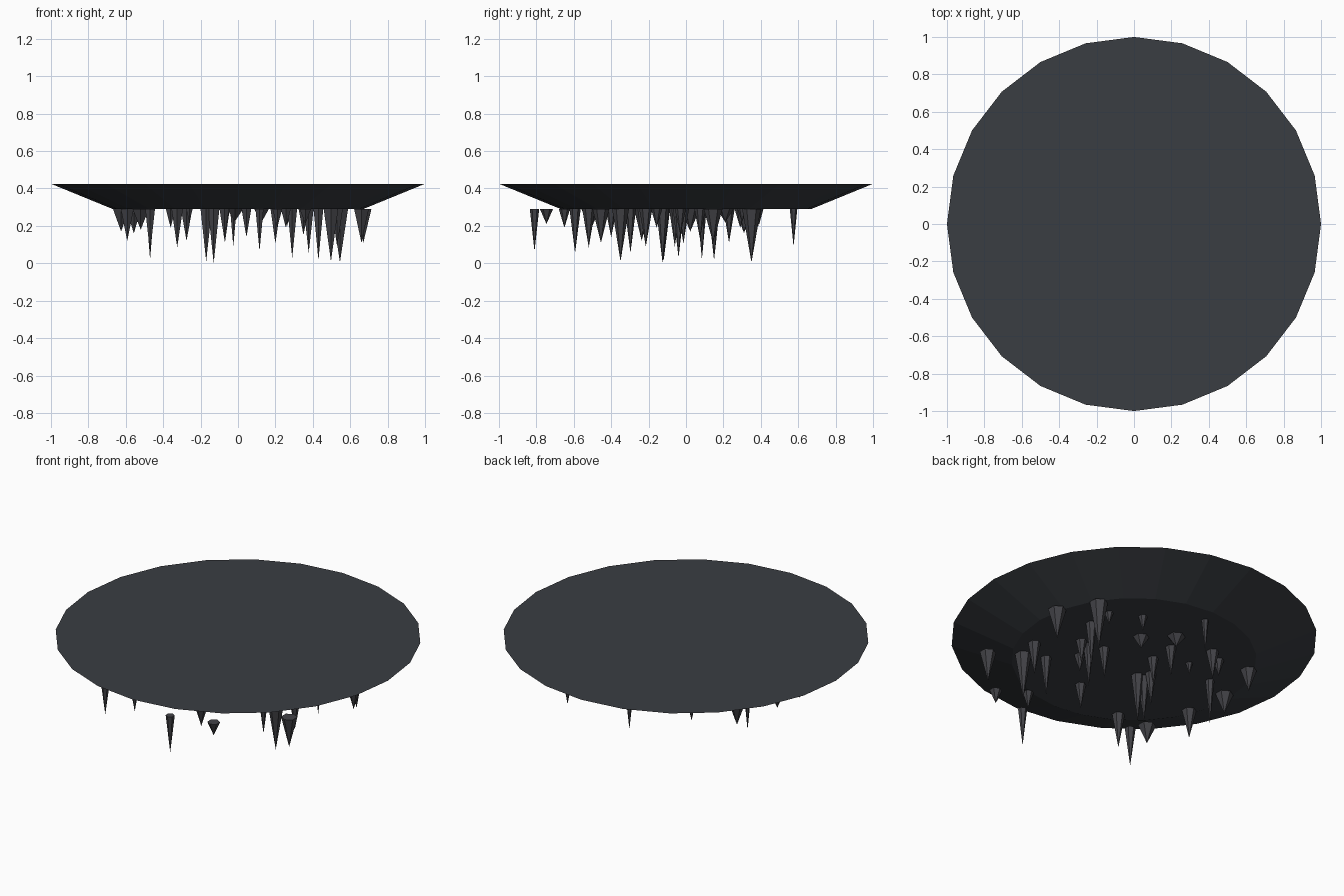
import bpy

TOP, BASE = 0.425, 0.29


def material(name, rgb):
    m = bpy.data.materials.new(name)
    m.diffuse_color = (*rgb, 1)
    return m


def tapered(name, x, y, z_low, z_high, r_low, r_high, sides, mat):
    bpy.ops.mesh.primitive_cone_add(
        vertices=sides, radius1=r_low, radius2=r_high, depth=z_high - z_low,
        location=(x, y, (z_low + z_high) / 2))
    ob = bpy.context.object
    ob.name = name
    ob.data.materials.append(mat)
    return ob


rock = material("dark_rock", (0.042, 0.047, 0.055))
spike = material("spike_rock", (0.056, 0.056, 0.064))

# Ceiling slab: wide on top, narrower underneath
tapered("ceiling_slab", 0, 0, BASE, TOP, 0.67, 1.0, 24, rock)

# Stalactites: x, y, radius, length
stalactites = [
    (.67, .145, .05, .18), (.545, .35, .05, .285), (.43, .30, .025, .07),
    (.43, .15, .03, .275), (.263, .389, .025, .09), (.126, .21, .045, .07),
    (-.025, .575, .02, .2), (-.016, .34, .05, .065), (-.07, .23, .03, .18),
    (-.275, .34, .035, .17), (-.36, .29, .03, .1), (-.26, .16, .02, .07),
    (-.557, .31, .045, .13), (-.625, .023, .05, .12), (-.47, .085, .025, .27),
    (-.592, -.237, .04, .17), (-.52, -.51, .05, .11), (-.47, -.593, .03, .235),
    (-.325, -.52, .035, .205), (.115, -.81, .025, .225), (.497, -.35, .045, .28),
    (.21, -.65, .03, .1), (.36, -.746, .035, .08), (.66, -.455, .045, .18),
    (.53, -.215, .035, .2), (.378, -.297, .03, .235), (.045, -.40, .03, .15),
    (.35, -.03, .03, .14), (.29, -.04, .03, .26), (.256, -.157, .03, .1),
    (.2, -.014, .03, .185), (-.073, .075, .03, .16), (-.13, -.125, .035, .29),
    (-.17, -.12, .035, .28), (-.17, -.06, .03, .2),
]
for i, (x, y, r, length) in enumerate(stalactites):
    tapered(f"stalactite_{i + 1}", x, y, BASE - length, BASE, 0, r, 6, spike)
